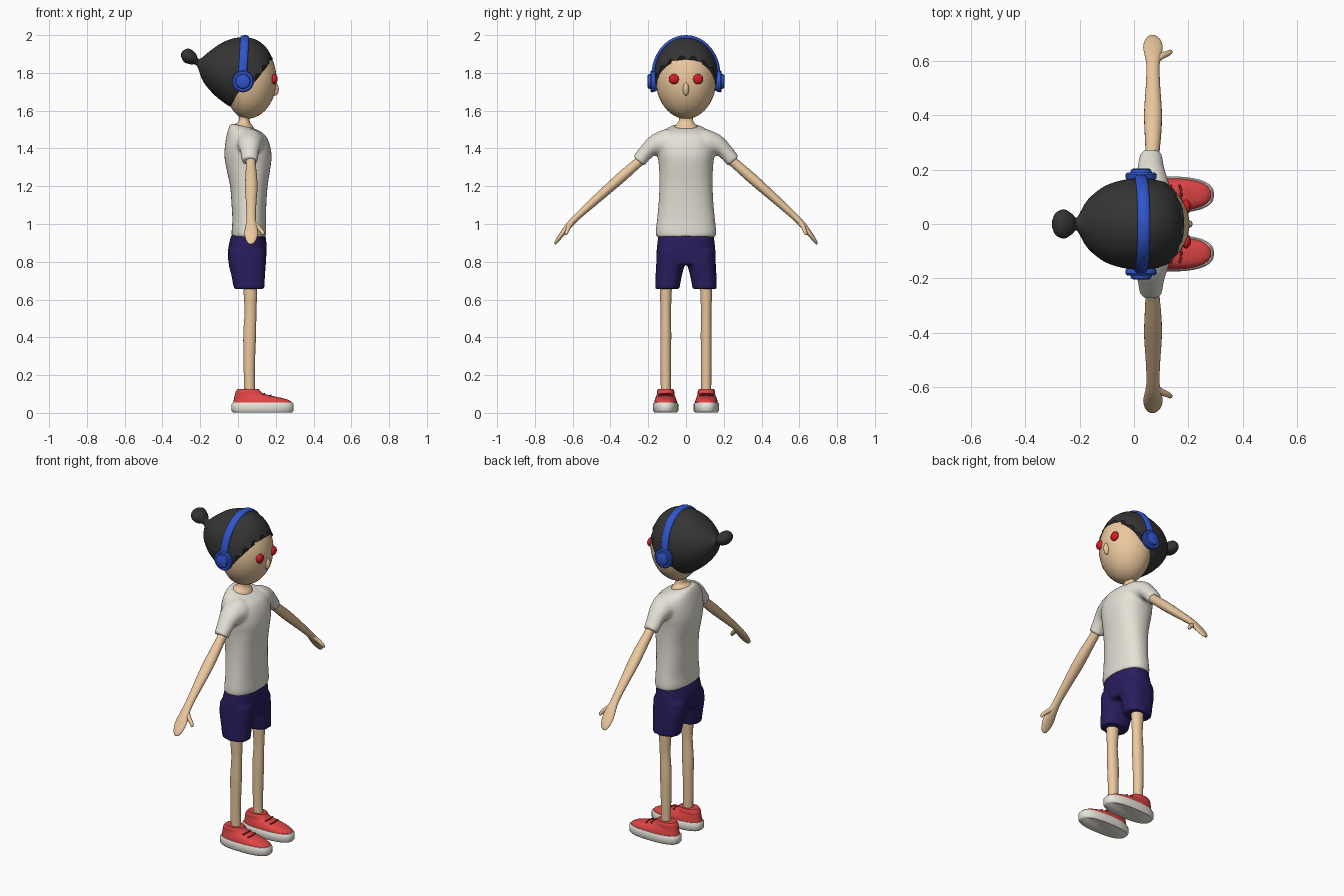
import bpy, bmesh, math
from mathutils import Vector as V

if "Cube" in bpy.data.objects:
    bpy.data.objects.remove(bpy.data.objects["Cube"])

COL = {"skin": (.83, .58, .34), "shirt": (.78, .75, .67), "hair": (.035, .035, .035),
       "shorts": (.022, .012, .11), "red": (.75, .06, .06), "dark_red": (.3, .02, .02),
       "blue": (.03, .09, .6), "eye": (.7, .012, .02), "sole": (.8, .78, .7)}
MATS = {}
for key, c in COL.items():
    MATS[key] = bpy.data.materials.new(key)
    MATS[key].diffuse_color = (*c, 1)


def add_loft(bm, rings, seg=32, p=1.0, steps=4, shift=None):
    """Rings are (point A, opposite point B, side vector); interpolated with a Catmull-Rom spline."""
    rings = [tuple(V(q) for q in r) for r in rings]
    full = []
    for i in range(len(rings) - 1):
        q = [rings[max(0, min(len(rings) - 1, i + k))] for k in (-1, 0, 1, 2)]
        for s in range(steps):
            t = s / steps
            if t == 0:
                full.append(q[1])
                continue
            full.append(tuple(.5 * (2 * b + (c - a) * t + (2 * a - 5 * b + 4 * c - d) * t * t
                                    + (3 * b - a - 3 * c + d) * t ** 3) for a, b, c, d in zip(*q)))
    full.append(rings[-1])
    pw = lambda x: math.copysign(abs(x) ** p, x) if abs(x) > 1e-9 else 0
    loops = []
    for n, (a, b, side) in enumerate(full):
        loop = []
        for i in range(seg):
            th = 2 * math.pi * i / seg
            co = (a + b) / 2 + (a - b) / 2 * pw(math.cos(th)) + side * pw(math.sin(th))
            if shift and n == len(full) - 1:
                co += shift(i, th)
            loop.append(bm.verts.new(co))
        loops.append(loop)
    faces = []
    for l0, l1 in zip(loops, loops[1:]):
        for i in range(seg):
            j = (i + 1) % seg
            faces.append(bm.faces.new((l0[i], l0[j], l1[j], l1[i])))
    faces += [bm.faces.new(loops[0]), bm.faces.new(loops[-1])]
    bmesh.ops.recalc_face_normals(bm, faces=faces)


def add_tube(bm, path, seg=20, steps=3):
    """Path entries: (x, y, z, half width along x, half width across)."""
    pts = [V(q[:3]) for q in path]
    rings = []
    for i, q in enumerate(path):
        t = (pts[min(i + 1, len(pts) - 1)] - pts[max(i - 1, 0)]).normalized()
        ax = V((1, 0, 0))
        ax = (ax - t * ax.dot(t)).normalized()
        rings.append((pts[i] + ax * q[3], pts[i] - ax * q[3], t.cross(ax) * q[4]))
    add_loft(bm, rings, seg, 1, steps)


def finish(name, bm, mat, angle=50, remesh=0):
    me = bpy.data.meshes.new(name)
    bm.to_mesh(me)
    bm.free()
    me.materials.append(MATS[mat])
    me.polygons.foreach_set("use_smooth", [True] * len(me.polygons))
    me.set_sharp_from_angle(angle=math.radians(angle))
    ob = bpy.data.objects.new(name, me)
    bpy.context.collection.objects.link(ob)
    if remesh:
        m = ob.modifiers.new("fuse", 'REMESH')
        m.mode, m.voxel_size, m.use_smooth_shade = 'VOXEL', remesh, True
        m = ob.modifiers.new("soften", 'SMOOTH')
        m.factor, m.iterations = .5, 5
    return ob


def mirror(ob):
    m = ob.modifiers.new("mirror", 'MIRROR')
    m.use_axis = (False, True, False)
    m.use_mirror_merge = False


def flat(z, front, back, half, y=0, tilt=0):
    """Horizontal ring; tilt raises the back."""
    return ((front, y, z), (back, y, z + tilt), (0, half, 0))


def ellipsoid(name, mat, c, r, back=None):
    bm = bmesh.new()
    bmesh.ops.create_uvsphere(bm, u_segments=40, v_segments=24, radius=1)
    for v in bm.verts:
        rx = back if back and v.co.x < 0 else r[0]
        v.co = (c[0] + v.co.x * rx, c[1] + v.co.y * r[1], c[2] + v.co.z * r[2])
    return finish(name, bm, mat)


# head, nose, eyes
ellipsoid("head", "skin", (.047, 0, 1.765), (.157, .16, .208), .12)
ellipsoid("nose", "skin", (.195, 0, 1.715), (.021, .016, .036))
mirror(ellipsoid("eye", "eye", (.192, .063, 1.767), (.018, .027, .027)))

# hair cap with bun and jagged hairline
bm = bmesh.new()
hair = [(-.303, 1.9, -.301, 1.885, .012), (-.29, 1.918, -.285, 1.857, .042), (-.26, 1.928, -.252, 1.845, .054),
        (-.225, 1.905, -.228, 1.845, .036), (-.205, 1.873, -.212, 1.826, .026),
        (-.15, 1.915, -.183, 1.752, .092), (-.08, 1.962, -.125, 1.683, .142),
        (0, 1.987, -.06, 1.632, .164), (.085, 1.98, -.04, 1.622, .167),
        (.146, 1.938, -.032, 1.622, .165), (.178, 1.885, -.026, 1.626, .162)]


def jag(i, th):
    k = (1 if i % 4 < 2 else -.5) if math.cos(th) > -.2 else 0
    return V((.007, 0, -.011)) * k


add_loft(bm, [((a, 0, b), (c, 0, d), (0, w, 0)) for a, b, c, d, w in hair], 64, 1, 4, jag)
finish("hair", bm, "hair")

# headphones
bm = bmesh.new()
arc = []
for i in range(25):
    t = math.pi * i / 24
    arc.append((.024 + .012 * math.sin(t), .172 * math.cos(t), 1.785 + .204 * math.sin(t), .023, .011))
add_tube(bm, arc, 16, 1)
finish("headphone_band", bm, "blue")
bm = bmesh.new()
cup = [(.148, .042), (.158, .05), (.17, .057), (.183, .058), (.189, .052), (.189, .04), (.2, .037), (.205, .028)]
add_loft(bm, [((.026, y, 1.755 + r), (.026, y, 1.755 - r), (r, 0, 0)) for y, r in cup], 32, 1, 1)
mirror(finish("headphone_cup", bm, "blue", 35))

# neck
bm = bmesh.new()
add_loft(bm, [flat(1.49, .09, -.03, .068, 0, .02), flat(1.515, .08, -.018, .058, 0, .012),
              flat(1.535, .066, 0, .043, 0, .004), flat(1.56, .06, .006, .036), flat(1.63, .06, .006, .036)])
finish("neck", bm, "skin")

# t-shirt: torso and sleeves fused
bm = bmesh.new()
torso = [(.93, .148, -.034, .157, 0), (.96, .15, -.034, .16, 0), (1.02, .148, -.03, .154, 0),
         (1.1, .15, -.034, .146, 0), (1.2, .157, -.042, .141, 0), (1.3, .172, -.063, .143, 0),
         (1.36, .178, -.072, .15, 0), (1.42, .168, -.068, .152, .005), (1.465, .148, -.058, .138, .015),
         (1.488, .122, -.048, .108, .025), (1.503, .092, -.037, .07, .03)]
add_loft(bm, [flat(z, f, b, h, 0, t) for z, f, b, h, t in torso], 40, .88)
for s in (1, -1):
    sl = [(.06, 1.5, .06, 1.33, .08), (.11, 1.502, .11, 1.35, .078), (.187, 1.467, .158, 1.365, .06),
          (.235, 1.415, .192, 1.342, .048), (.28, 1.357, .222, 1.306, .043)]
    add_loft(bm, [((.062, s * a, b), (.062, s * c, d), (w, 0, 0)) for a, b, c, d, w in sl])
finish("t_shirt", bm, "shirt", 50, .009)

# shorts: hips and two legs fused
bm = bmesh.new()
add_loft(bm, [flat(.945, .145, -.034, .146), flat(.89, .151, -.049, .153), flat(.83, .15, -.054, .157),
              flat(.785, .146, -.048, .15)], 40, .88)
for s in (1, -1):
    add_loft(bm, [flat(.86, .148, -.05, .078, s * .077), flat(.79, .148, -.05, .076, s * .082),
                  flat(.73, .143, -.036, .07, s * .091), flat(.657, .141, -.022, .064, s * .099)], 32, .88)
finish("shorts", bm, "shorts", 50, .009)

# legs
bm = bmesh.new()
add_tube(bm, [(.062, .107, .08, .03, .026), (.06, .107, .18, .029, .027), (.06, .107, .3, .031, .028),
              (.062, .107, .42, .034, .029), (.066, .107, .53, .031, .027), (.066, .107, .6, .034, .03),
              (.064, .107, .72, .04, .034)])
mirror(finish("leg", bm, "skin"))

# arms with mitten hand and thumb
bm = bmesh.new()
add_tube(bm, [(.066, .2, 1.375, .03, .03), (.068, .26, 1.32, .026, .026), (.07, .34, 1.25, .031, .028),
              (.07, .41, 1.188, .033, .026), (.07, .5, 1.108, .027, .022), (.07, .58, 1.035, .024, .018),
              (.07, .62, .992, .03, .017), (.07, .65, .955, .036, .014), (.069, .675, .922, .03, .011),
              (.068, .69, .9, .017, .007), (.068, .694, .893, .006, .003)])
add_tube(bm, [(.075, .6, 1.01, .015, .012), (.102, .62, .985, .014, .012), (.124, .628, .965, .011, .01),
              (.134, .635, .95, .009, .008), (.137, .638, .944, .003, .003)], 14)
mirror(finish("arm", bm, "skin"))

# shoes: sole, upper, laces
Y = .108
bm = bmesh.new()
add_loft(bm, [flat(.003, .287, -.026, .06, Y), flat(.012, .295, -.034, .067, Y),
              flat(.046, .295, -.034, .067, Y), flat(.054, .289, -.028, .062, Y)], 40, .8, 1)
mirror(finish("shoe_sole", bm, "sole"))
bm = bmesh.new()
add_loft(bm, [flat(.045, .287, -.026, .061, Y), flat(.062, .28, -.024, .059, Y), flat(.076, .245, -.021, .055, Y),
              flat(.088, .19, -.019, .05, Y), flat(.1, .14, -.016, .046, Y), flat(.113, .12, -.012, .046, Y),
              flat(.126, .112, -.002, .04, Y)], 40, .84, 2)
mirror(finish("shoe_upper", bm, "red"))
for n, (x, z) in enumerate(((.136, .101), (.17, .093))):
    bm = bmesh.new()
    add_tube(bm, [(x + .004 - 5 * d * d, Y + d, z - 2 * d * d, .004, .004) for d in (-.036, -.018, 0, .018, .036)], 8)
    mirror(finish(f"shoe_lace_{n + 1}", bm, "dark_red"))

for m in bpy.data.materials:
    if m.users and not m.is_grease_pencil:
        m.use_nodes = True
        m.node_tree.nodes["Principled BSDF"].inputs["Base Color"].default_value = m.diffuse_color
